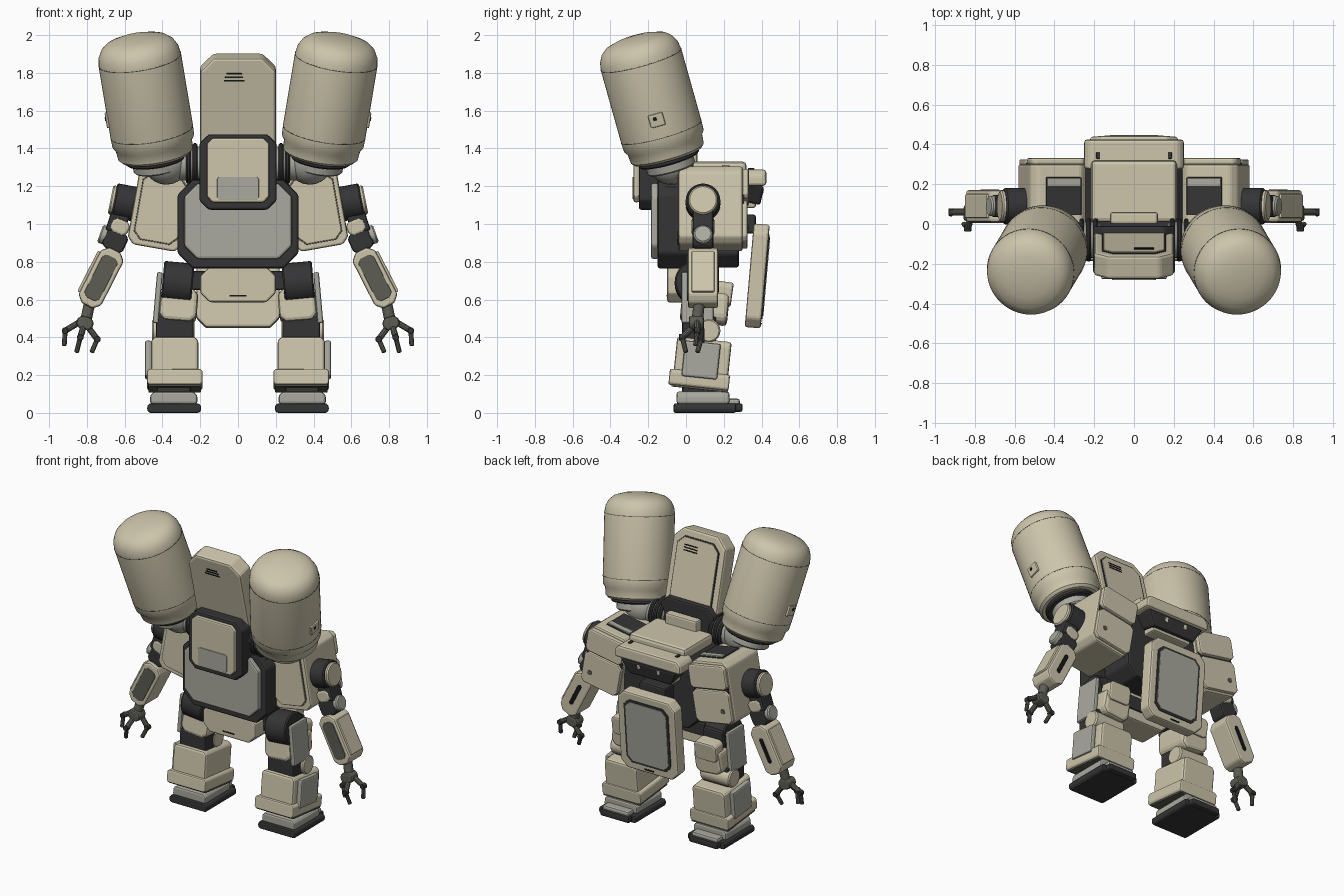
import bpy, bmesh
from math import radians, sin, cos, pi
from mathutils import Matrix, Vector, Euler

if "Cube" in bpy.data.objects:
    bpy.data.objects.remove(bpy.data.objects["Cube"])


def material(name, r, g, b):
    m = bpy.data.materials.new(name)
    m.use_nodes = True
    m.diffuse_color = (r, g, b, 1)
    m.node_tree.nodes["Principled BSDF"].inputs["Base Color"].default_value = (r, g, b, 1)
    return m


BEIGE = material("warm beige", .61, .56, .41)
GREY = material("pale grey", .40, .40, .35)
DARK = material("charcoal", .035, .035, .037)
OLIVE = material("olive grey", .11, .11, .09)
BLACK = material("black", .008, .008, .008)
EYE = material("eye ivory", .7, .68, .55)


def finish(bm, name, mat, matrix, bevel=0, mirror=False, smooth=False):
    bmesh.ops.recalc_face_normals(bm, faces=bm.faces)
    bm.transform(matrix)
    me = bpy.data.meshes.new(name)
    bm.to_mesh(me)
    bm.free()
    me.materials.append(mat)
    ob = bpy.data.objects.new(name, me)
    bpy.context.collection.objects.link(ob)
    if smooth:
        bpy.ops.object.select_all(action="DESELECT")
        ob.select_set(True)
        bpy.context.view_layer.objects.active = ob
        bpy.ops.object.shade_smooth_by_angle(angle=radians(35))
    if bevel:
        mod = ob.modifiers.new("Bevel", "BEVEL")
        mod.width, mod.segments = bevel, 2
    if mirror:
        ob.modifiers.new("Mirror", "MIRROR")
    return ob


def place(loc, rot):
    return Matrix.Translation(loc) @ Euler([radians(a) for a in rot]).to_matrix().to_4x4()


def block(name, mat, loc, size, rot=(0, 0, 0), cut=0, bevel=.012, mirror=False, foot=1, up=None):
    """Box with its XZ corners cut; foot scales the bottom width, up limits the cuts to the top."""
    w, d, h = (s / 2 for s in size)
    low = 0 if up else cut
    if cut:
        pts = [(-w + cut, h), (w - cut, h), (w, h - cut)]
        pts += [(w, low - h), (w - low, -h), (low - w, -h), (-w, low - h)] if low else [(w, -h), (-w, -h)]
        pts.append((-w, h - cut))
    else:
        pts = [(-w, h), (w, h), (w, -h), (-w, -h)]
    bm = bmesh.new()
    face = bm.faces.new([bm.verts.new((x * (foot if z < 0 else 1), -d, z)) for x, z in pts])
    new = bmesh.ops.extrude_face_region(bm, geom=[face])["geom"]
    bmesh.ops.translate(bm, vec=(0, 2 * d, 0), verts=[v for v in new if isinstance(v, bmesh.types.BMVert)])
    return finish(bm, name, mat, place(loc, rot), min(bevel, min(size) * .3), mirror)


def lathe(name, mat, profile, loc, axis, seg=40, mirror=False):
    """Spin (radius, distance) pairs round an axis and close both ends."""
    bm = bmesh.new()
    rings = [[bm.verts.new((r * cos(2 * pi * i / seg), r * sin(2 * pi * i / seg), t)) for i in range(seg)]
             for r, t in profile]
    for a, b in zip(rings, rings[1:]):
        for i in range(seg):
            j = (i + 1) % seg
            bm.faces.new((a[i], a[j], b[j], b[i]))
    bm.faces.new(rings[0])
    bm.faces.new(rings[-1])
    turn = Vector(axis).to_track_quat("Z", "Y").to_matrix().to_4x4()
    return finish(bm, name, mat, Matrix.Translation(loc) @ turn, 0, mirror, True)


def drum(name, mat, a, b, r, seg=32, edge=.008):
    a, b = Vector(a), Vector(b)
    n = (b - a).length
    return lathe(name, mat, [(r - edge, 0), (r, edge), (r, n - edge), (r - edge, n)], a, b - a, seg, True)


# Torso, upper deck and pelvis
block("torso_core", DARK, (0, .08, 1.02), (.56, .4, .5), cut=.07)
block("upper_deck", BEIGE, (0, .165, 1.27), (.43, .31, .12), bevel=.02)
block("deck_step", BEIGE, (0, .03, 1.35), (.24, .06, .1))
block("pelvis", BEIGE, (0, 0, .68), (.4, .2, .19), cut=.05)
block("pelvis_slot", BLACK, (0, -.102, .62), (.09, .004, .008))
block("hip_axle", DARK, (0, .05, .7), (.6, .12, .1))

# Pack on the front side
block("lower_pack_frame", DARK, (0, -.05, 1.0), (.64, .2, .47), cut=.08)
block("lower_pack_plate", GREY, (0, -.165, 1.015), (.57, .04, .4), cut=.07)
block("upper_pack_frame", DARK, (0, -.13, 1.275), (.41, .24, .4), cut=.05)
block("upper_pack_plate", BEIGE, (0, -.262, 1.285), (.33, .03, .34), cut=.03)
block("upper_pack_window", GREY, (0, -.278, 1.19), (.22, .008, .12), cut=.01)

# Tall leaning fin with inset panel and vents
LEAN = place((0, -.145, 1.59), (14, 0, 0))


def on_fin(name, mat, loc, size, cut=0, up=None, bevel=.01):
    block(name, mat, LEAN @ Vector(loc), size, (14, 0, 0), cut, bevel, up=up)


on_fin("tall_fin", BEIGE, (0, 0, 0), (.4, .12, .62), .07, True, .015)
on_fin("fin_border", DARK, (0, .062, .01), (.32, .006, .5), .05)
on_fin("fin_panel", BEIGE, (0, .066, .01), (.305, .008, .485), .045)
for i in range(3):
    on_fin("fin_front_vent", BLACK, (-.02, -.061, .19 + i * .018), (.11 - i * .015, .004, .008))
    on_fin("fin_rear_vent", BLACK, (.05, .071, .17 + i * .018), (.1, .003, .008))
on_fin("fin_lower_vent", BLACK, (0, .071, -.2), (.15, .003, .01))

# Big tanks, seam lines, collars and mounts
TANK, DIR = Vector((.485, -.179, 1.66)), Vector((.158, -.267, .951))
lathe("tank", BEIGE, [(.185, -.315), (.2, -.3), (.205, -.25), (.219, -.23), (.221, -.18), (.221, .22),
                      (.214, .262), (.195, .298), (.165, .323), (.11, .34), (.05, .347), (.005, .348)],
      TANK, DIR, 56, True)
for t in (-.18, .22):
    drum("tank_seam", OLIVE, TANK + DIR * (t - .002), TANK + DIR * (t + .002), .2218, 56, 0)
drum("tank_collar", DARK, TANK + DIR * -.34, TANK + DIR * -.3, .165)
drum("tank_neck", GREY, TANK + DIR * -.39, TANK + DIR * -.33, .13)
TILT = (15.7, 9.4, 0)
block("tank_hatch", BEIGE, (.688, -.155, 1.55), (.025, .08, .07), TILT, mirror=True)
block("tank_hatch_port", BLACK, (.702, -.165, 1.555), (.006, .018, .018), TILT, mirror=True)
arc = [(.12 * sin(pi * i / 12) + .002, -.12 * cos(pi * i / 12)) for i in range(13)]
lathe("tank_elbow", GREY, arc, (.38, -.08, 1.33), (1, 0, 0), 32, True)
drum("mount_tube", GREY, (.17, -.08, 1.32), (.38, -.08, 1.32), .09)
for x in (.18, .215, .25):
    drum("mount_ring", DARK, (x, -.08, 1.32), (x + .025, -.08, 1.32), .108)

# Head: hood, visor and eyes
block("hood", BEIGE, (0, .35, 1.245), (.5, .15, .085), cut=.03, up=True, bevel=.015)
block("visor", DARK, (0, .33, 1.165), (.43, .15, .1), (-12, 0, 0), foot=.75)
block("chin", BEIGE, (0, .31, 1.105), (.3, .12, .04))
block("eye", EYE, (.075, .406, 1.17), (.022, .008, .03), (-12, 0, 0), mirror=True)
block("hood_tab", DARK, (.18, .345, 1.29), (.02, .035, .012), mirror=True)

# Hanging chest shield
SHIELD = place((0, .377, .725), (-5, 0, 0))
for nm, mat, y, w, h, d, c in (("shield", BEIGE, 0, .44, .55, .085, .05),
                              ("shield_border", DARK, .043, .34, .45, .008, .04),
                              ("shield_face", GREY, .047, .31, .42, .008, .035)):
    block(nm, mat, SHIELD @ Vector((0, y, 0)), (w, d, h), (-5, 0, 0), c)
block("shield_slot", BLACK, SHIELD @ Vector((0, .044, -.25)), (.07, .004, .01), (-5, 0, 0))
block("shield_bracket", DARK, (0, .3, 1.0), (.2, .14, .1))

# Shoulder boxes with plates and top vents
ROLL = (0, -10, 0)
SHOULDER = place((.41, .13, 1.08), ROLL)


def on_shoulder(name, mat, loc, size, cut=0):
    block(name, mat, SHOULDER @ Vector(loc), size, ROLL, cut, .012, True)


on_shoulder("shoulder_box", BEIGE, (0, 0, 0), (.29, .34, .42), .035)
on_shoulder("shoulder_front_border", OLIVE, (0, -.171, 0), (.24, .006, .36), .04)
on_shoulder("shoulder_front_plate", BEIGE, (0, -.174, 0), (.228, .008, .348), .038)
on_shoulder("shoulder_rear_gap", DARK, (0, .172, 0), (.27, .01, .38), .03)
on_shoulder("shoulder_upper_plate", BEIGE, (0, .185, .115), (.28, .035, .16), .02)
on_shoulder("shoulder_lower_plate", BEIGE, (0, .18, -.085), (.28, .03, .22), .025)
on_shoulder("shoulder_plate_port", OLIVE, (.08, .197, -.11), (.03, .006, .03), .008)
on_shoulder("shoulder_vent", DARK, (-.02, .01, .21), (.18, .19, .015))
on_shoulder("shoulder_vent_cover", GREY, (-.02, .08, .218), (.17, .04, .015))

# Arms
drum("shoulder_drum", DARK, (.52, .09, 1.1), (.655, .09, 1.125), .092)
drum("shoulder_cap", BEIGE, (.645, .09, 1.123), (.675, .09, 1.129), .078)
block("upper_arm", DARK, (.63, .09, 1.03), (.1, .11, .16), (0, -18, 0), mirror=True)
block("upper_arm_sleeve", BEIGE, (.625, .09, .985), (.1, .12, .08), (0, -22, 0), .02, mirror=True)
block("elbow", DARK, (.65, .09, .91), (.12, .11, .11), (0, -25, 0), .02, mirror=True)
drum("elbow_cap", GREY, (.66, .09, .925), (.73, .09, .95), .05)
BEND = (0, -27, 0)
ARM = place((.725, .09, .715), BEND)
for nm, mat, y, w, h, d, c in (("forearm", BEIGE, 0, .135, .33, .16, .035),
                              ("forearm_front_panel", OLIVE, -.081, .09, .25, .008, .02),
                              ("forearm_rear_slot", BLACK, .081, .028, .17, .006, .01)):
    block(nm, mat, ARM @ Vector((0, y, 0)), (w, d, h), BEND, c, .012, True)
block("forearm_outer_plate", BEIGE, ARM @ Vector((.07, 0, 0)), (.02, .12, .24), BEND, mirror=True)

# Hands with three jointed fingers
drum("wrist", OLIVE, (.785, .07, .585), (.805, .06, .49), .03, 16)
block("palm", OLIVE, (.81, .055, .475), (.09, .08, .07), (0, -15, 0), .02, mirror=True)
FINGERS = (((.84, .06, .48), (.915, .06, .435), (.92, .05, .355)),
           ((.82, .03, .45), (.835, -.02, .4), (.855, .0, .32)),
           ((.79, .08, .45), (.745, .08, .39), (.775, .06, .32)))
for a, b, c in FINGERS:
    drum("finger_base", OLIVE, a, b, .017, 10, .004)
    drum("finger_tip", OLIVE, b, c, .013, 10, .004)
    drum("finger_knuckle", DARK, Vector(b) - Vector((0, .018, 0)), Vector(b) + Vector((0, .018, 0)), .018, 12, .003)

# Thighs and knees
drum("hip_wheel", DARK, (.24, .05, .68), (.4, .05, .695), .11)
block("thigh_block", BEIGE, (.315, .1, .565), (.2, .25, .18), (-6, -5, 0), .03, .02, True)
block("thigh_inner", DARK, (.32, .08, .6), (.15, .18, .3), mirror=True)
block("thigh_outer_plate", GREY, (.425, .06, .61), (.03, .17, .27), (0, -5, 0), mirror=True)
block("thigh_rear_guard", BEIGE, (.315, .2, .63), (.17, .09, .13), (-8, 0, 0), .02, mirror=True)
block("knee_block", DARK, (.335, .07, .42), (.2, .18, .18), mirror=True)
drum("knee_cap", BEIGE, (.23, .12, .435), (.455, .12, .435), .062)

# Shins and feet
PITCH = (-6, 0, 0)
block("shin", BEIGE, (.335, .085, .265), (.25, .29, .25), PITCH, .02, .015, True)
block("shin_guard", BEIGE, (.335, .07, .175), (.295, .32, .085), PITCH, .012, .015, True)
block("shin_guard_seam", OLIVE, (.335, .072, .13), (.28, .3, .012), PITCH, mirror=True)
block("shin_outer_plate", GREY, (.475, .08, .28), (.035, .19, .19), PITCH, mirror=True)
block("ankle", DARK, (.34, .08, .12), (.18, .2, .08), mirror=True)
block("foot_upper", GREY, (.34, .09, .08), (.25, .28, .065), cut=.02, up=True, mirror=True)
block("toe", GREY, (.34, .245, .05), (.2, .08, .05), mirror=True)
block("sole", DARK, (.338, .1, .025), (.285, .33, .05), cut=.012, mirror=True)
block("toe_sole", DARK, (.338, .27, .028), (.22, .06, .045), mirror=True)
